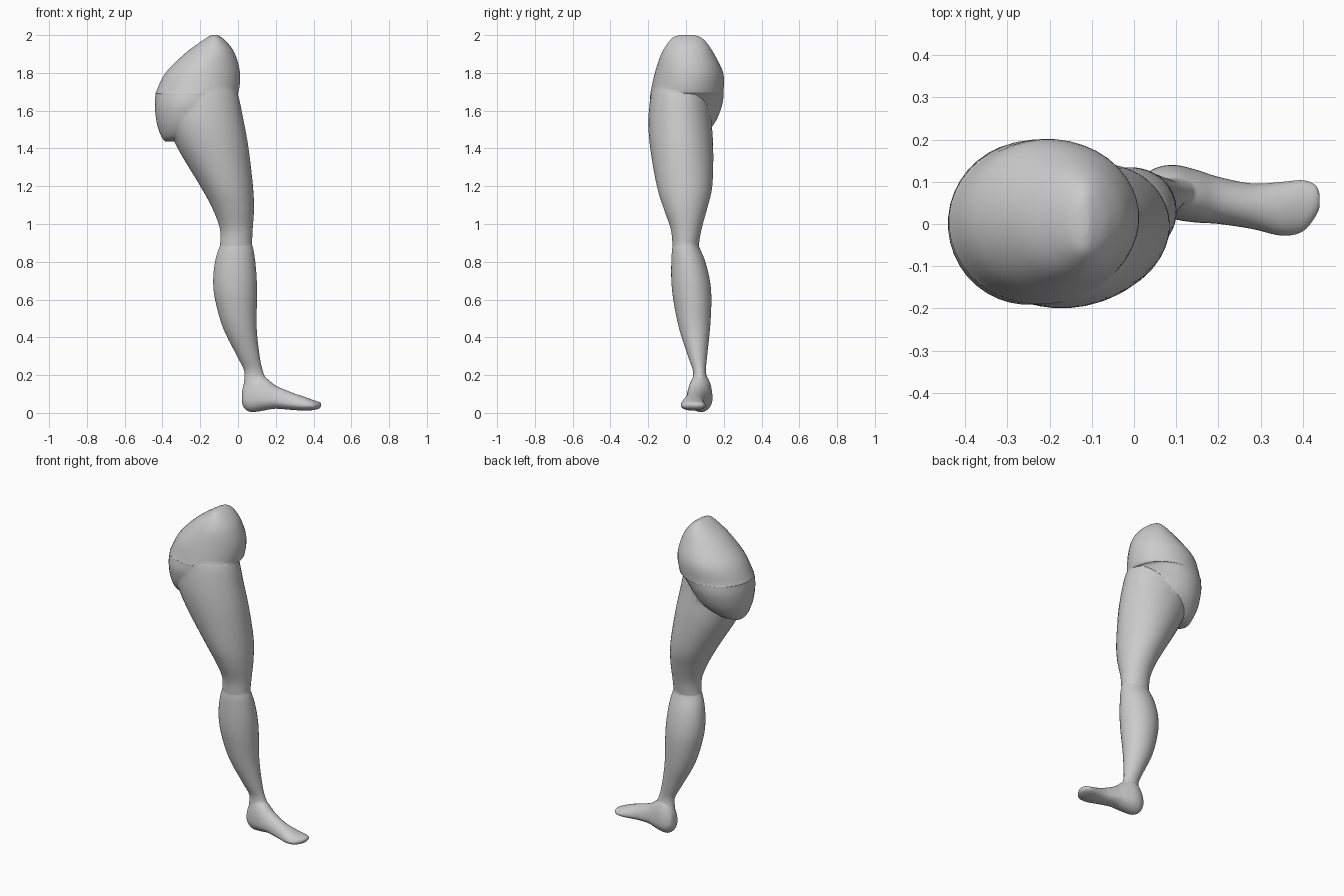
import bpy, bmesh, math

SEG, SUB = 40, 5


def spline(rows):
    """Smoothly subdivide a list of section rows."""
    out = []
    for i in range(len(rows) - 1):
        p0, p1 = rows[max(i - 1, 0)], rows[i]
        p2, p3 = rows[i + 1], rows[min(i + 2, len(rows) - 1)]
        for k in range(SUB):
            t = k / SUB
            out.append([0.5 * (2 * b + (c - a) * t + (2 * a - 5 * b + 4 * c - d) * t * t
                               + (3 * b - a - 3 * c + d) * t ** 3)
                        for a, b, c, d in zip(p0, p1, p2, p3)])
    out.append(list(rows[-1]))
    return out


def loft(name, rows, axis):
    """Rows: position, a min, a max, widest point (0-1), y min, y max."""
    bm = bmesh.new()
    rings = []
    for p, a0, a1, m, y0, y1 in spline(rows):
        am, ring = a0 + (a1 - a0) * m, []
        for k in range(SEG):
            ang = 2 * math.pi * (k + 0.5) / SEG
            c, s = math.cos(ang), math.sin(ang)
            a = am + (a1 - am if c > 0 else am - a0) * c
            y = (y0 + y1) / 2 + (y1 - y0) / 2 * s
            ring.append(bm.verts.new((a, y, p) if axis == 'z' else (p, y, a)))
        rings.append(ring)
    for r, q in zip(rings, rings[1:]):
        for k in range(SEG):
            n = (k + 1) % SEG
            bm.faces.new((r[k], r[n], q[n], q[k]))
    bm.faces.new(rings[0])
    bm.faces.new(rings[-1])
    bmesh.ops.recalc_face_normals(bm, faces=bm.faces)
    mesh = bpy.data.meshes.new(name)
    bm.to_mesh(mesh)
    bm.free()
    ob = bpy.data.objects.new(name, mesh)
    bpy.context.collection.objects.link(ob)
    return ob


# thigh down to the knee
leg = loft("leg", [
    (1.74, -.33, -.03, .5, -.16, .10),
    (1.69, -.37, .000, .5, -.185, .12),
    (1.55, -.38, .030, .5, -.200, .135),
    (1.40, -.32, .057, .5, -.190, .145),
    (1.20, -.20, .080, .5, -.155, .140),
    (1.08, -.135, .085, .5, -.118, .112),
    (0.97, -.095, .078, .5, -.080, .082),
    (0.87, -.095, .072, .5, -.070, .065),
    (0.82, -.080, .060, .5, -.055, .055)], 'z')

# calf down into the ankle
calf = loft("calf", [
    (0.93, -.07, .055, .5, -.055, .055),
    (0.88, -.098, .078, .5, -.072, .070),
    (0.80, -.122, .092, .5, -.078, .103),
    (0.70, -.132, .100, .5, -.078, .127),
    (0.60, -.122, .101, .5, -.068, .135),
    (0.45, -.080, .099, .5, -.038, .128),
    (0.30, -.005, .115, .5, .010, .112),
    (0.22, .033, .132, .5, .037, .106),
    (0.15, .030, .160, .5, .030, .118),
    (0.08, .030, .180, .5, .025, .125)], 'z')

# hip and buttock, sloping back and down
hip = loft("hip", [
    (1.437, -.385, -.33, .5, -.03, .03),
    (1.46, -.405, -.24, .5, -.10, .08),
    (1.53, -.430, -.13, .5, -.16, .150),
    (1.62, -.441, -.07, .5, -.19, .190),
    (1.685, -.438, -.02, .5, -.190, .200),
    (1.70, -.435, .004, .5, -.188, .200),
    (1.80, -.385, .012, .48, -.166, .198),
    (1.90, -.285, -.015, .52, -.132, .150),
    (1.96, -.205, -.055, .53, -.095, .110),
    (1.99, -.160, -.090, .55, -.065, .075),
    (2.0, -.138, -.108, .5, -.03, .04)], 'z')

# foot from heel to toes
foot = loft("foot", [
    (.020, .06, .10, .4, .065, .10),
    (.030, .028, .15, .4, .042, .12),
    (.060, .006, .20, .35, .025, .136),
    (.100, .006, .215, .33, .010, .140),
    (.150, .015, .185, .33, .003, .128),
    (.200, .022, .145, .35, .000, .112),
    (.280, .016, .110, .35, -.012, .096),
    (.350, .012, .086, .38, -.028, .100),
    (.400, .015, .068, .42, -.018, .104),
    (.430, .024, .058, .5, .018, .092),
    (.440, .036, .050, .5, .042, .070)], 'x')

# merge the parts into one skin
bpy.context.view_layer.objects.active = leg
for part in (calf, hip, foot):
    mod = leg.modifiers.new("union", 'BOOLEAN')
    mod.operation, mod.solver, mod.object = 'UNION', 'EXACT', part
    bpy.ops.object.modifier_apply(modifier=mod.name)
    bpy.data.objects.remove(part)

# soften the joints
mod = leg.modifiers.new("soften", 'SMOOTH')
mod.factor, mod.iterations = 0.4, 2
bpy.ops.object.modifier_apply(modifier=mod.name)
leg.select_set(True)
bpy.ops.object.shade_smooth_by_angle(angle=math.radians(40))
